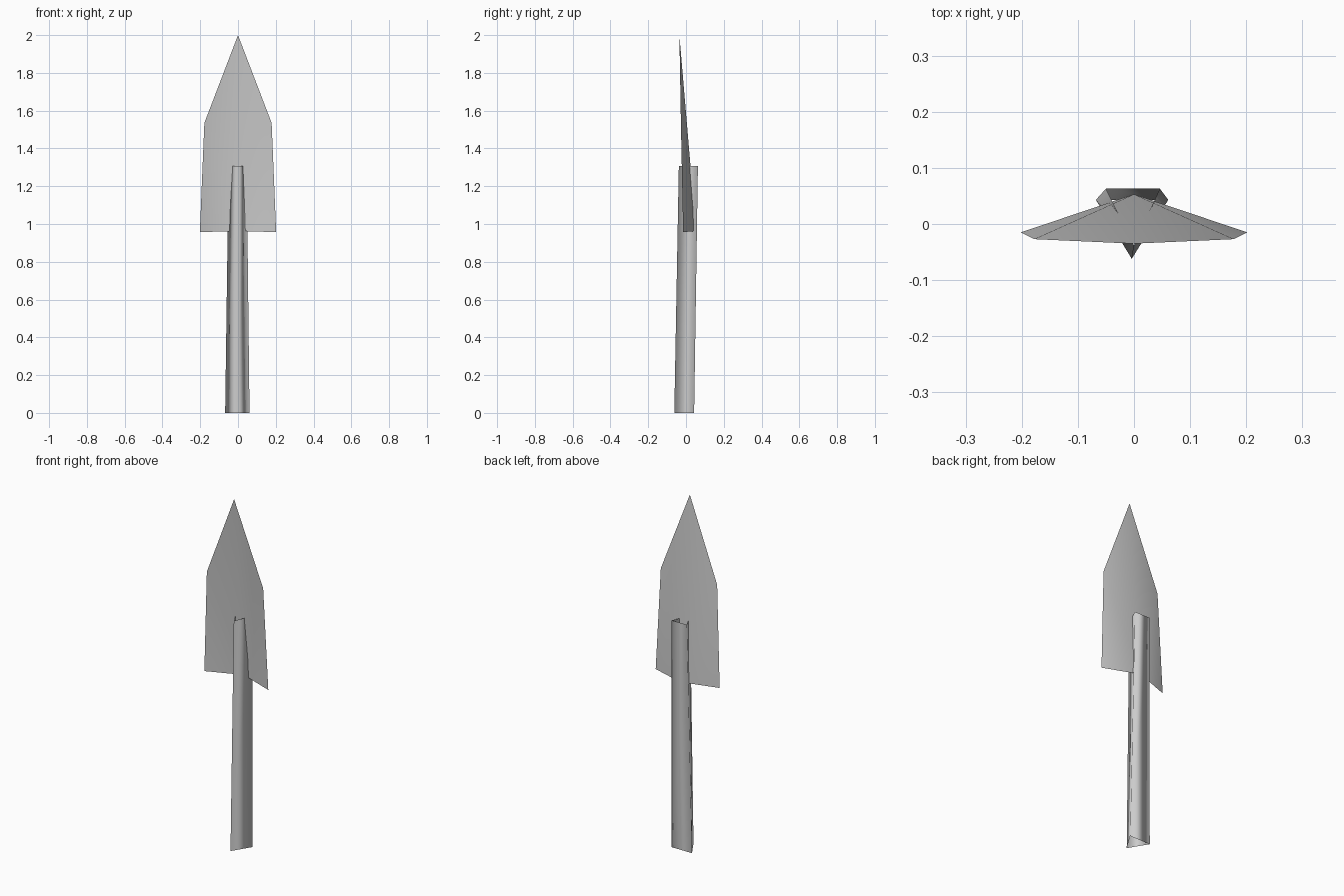
import bpy

if "Cube" in bpy.data.objects:
    bpy.data.objects.remove(bpy.data.objects["Cube"])


def make_part(name, verts, faces):
    mesh = bpy.data.meshes.new(name)
    mesh.from_pydata(verts, [], faces)
    mesh.shade_smooth()
    obj = bpy.data.objects.new(name, mesh)
    bpy.context.collection.objects.link(obj)
    return obj


# Blade: thin pointed sheet, creased along its middle, fanned from the heel
heel = (0, 0.053, 0.963)
outline = [(-0.202, -0.015, 0.957), (-0.178, -0.027, 1.535), (0, -0.035, 2.0),
           (0.178, -0.027, 1.535), (0.202, -0.015, 0.957)]
make_part("blade", [heel] + outline, [(0, i, i + 1) for i in range(1, 5)])

# Handle: open three-sided tube, tapering and leaning back to the top
bottom = [(-0.068, 0.043, 0), (-0.004, -0.062, 0), (0.061, 0.043, 0)]
top = [(-0.050, 0.063, 1.307), (0, -0.038, 1.307), (0.046, 0.063, 1.307)]
make_part("handle", bottom + top,
          [(i, (i + 1) % 3, (i + 1) % 3 + 3, i + 3) for i in range(3)])
